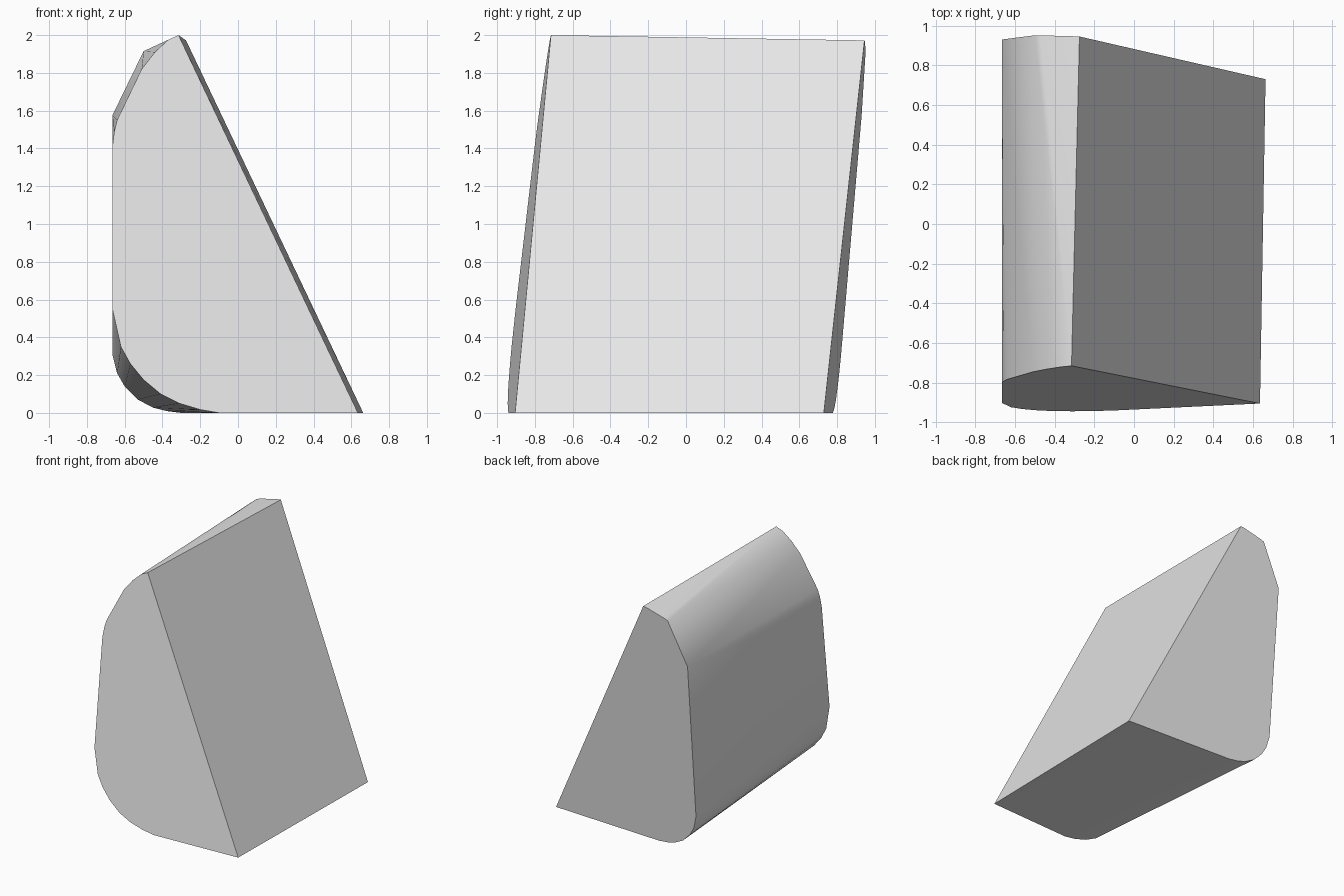
import bpy, bmesh, math

if "Cube" in bpy.data.objects:
    bpy.data.objects.remove(bpy.data.objects["Cube"])

grey = bpy.data.materials.new("light_grey")
grey.diffuse_color = (0.8, 0.8, 0.8, 1)
grey.use_nodes = True
grey.node_tree.nodes["Principled BSDF"].inputs["Base Color"].default_value = grey.diffuse_color

# End outlines as (x, z): the front end is rounder, the back end more angular
front_outline = [(0.635, 0), (-0.315, 2.0), (-0.37, 1.975), (-0.44, 1.91), (-0.51, 1.82),
                 (-0.64, 1.55), (-0.655, 1.49), (-0.665, 1.41), (-0.665, 0.55),
                 (-0.62, 0.35), (-0.57, 0.26), (-0.5, 0.175), (-0.41, 0.1),
                 (-0.31, 0.05), (-0.2, 0.017), (-0.1, 0)]
back_outline = [(0.663, 0), (-0.275, 1.972), (-0.31, 1.968), (-0.47, 1.927), (-0.5, 1.915),
                (-0.665, 1.575), (-0.665, 0.31), (-0.64, 0.21), (-0.6, 0.14),
                (-0.53, 0.07), (-0.45, 0.028), (-0.38, 0.01), (-0.3, 0)]

# Each end lies on its own leaning plane; the body is the skin around both
bm = bmesh.new()
for x, z in front_outline:
    bm.verts.new((x, -0.935 + 0.0476 * x + 0.1175 * z, z))
for x, z in back_outline:
    bm.verts.new((x, 0.762 - 0.0487 * x + 0.086 * z, z))
bmesh.ops.convex_hull(bm, input=bm.verts[:])
bmesh.ops.dissolve_limit(bm, angle_limit=math.radians(1.0),
                         verts=bm.verts[:], edges=bm.edges[:])
bmesh.ops.recalc_face_normals(bm, faces=bm.faces[:])

mesh = bpy.data.meshes.new("wedge_body")
bm.to_mesh(mesh)
bm.free()
mesh.materials.append(grey)
body = bpy.data.objects.new("wedge_body", mesh)
bpy.context.collection.objects.link(body)

# Soft rounded edges, crisp ends
bpy.context.view_layer.objects.active = body
body.select_set(True)
bpy.ops.object.shade_smooth_by_angle(angle=math.radians(20))
